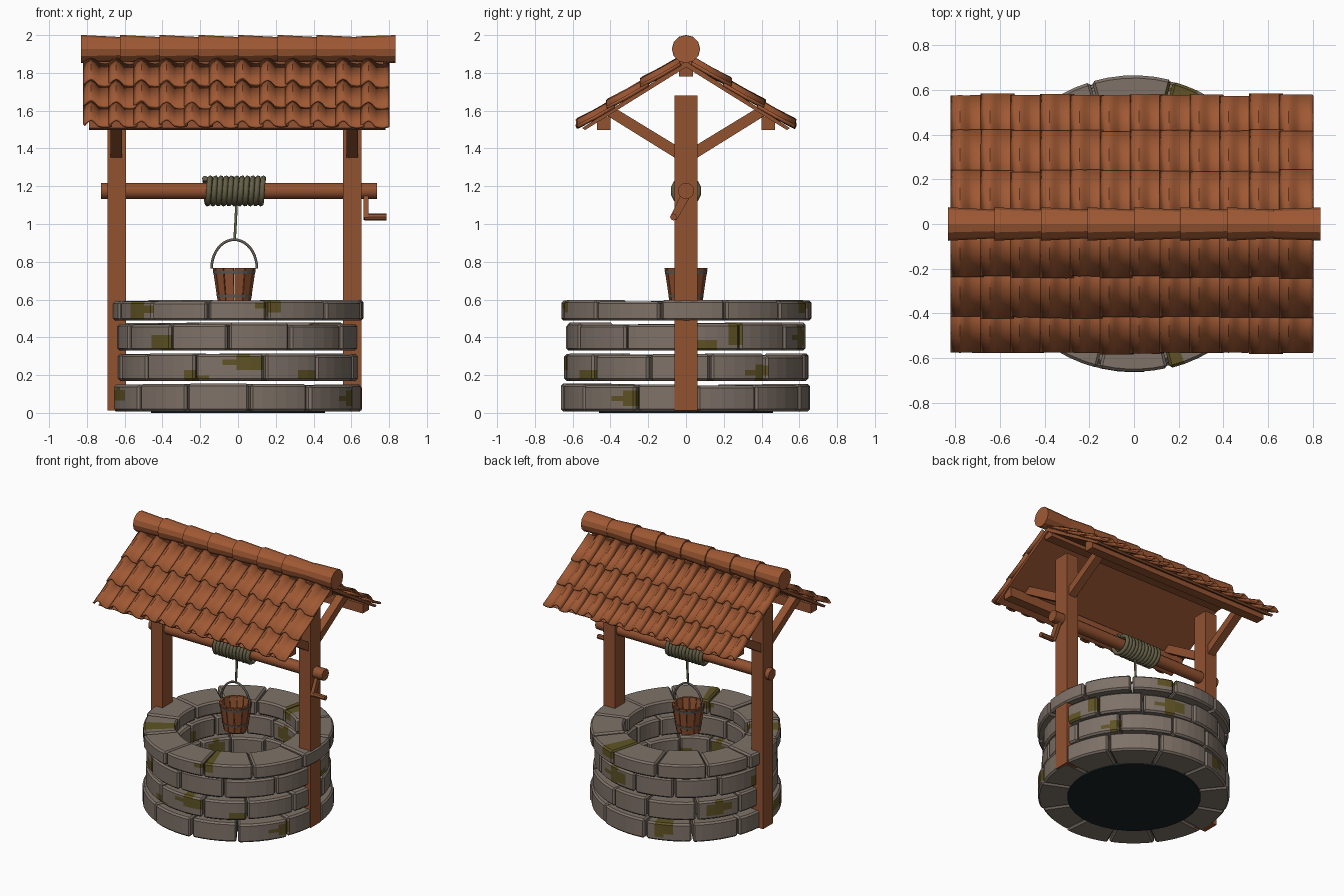
import bpy, bmesh, math, random
from math import sin, cos, pi, radians
from mathutils import Vector

random.seed(4)
if "Cube" in bpy.data.objects:
    bpy.data.objects.remove(bpy.data.objects["Cube"])


def material(name, r, g, b):
    m = bpy.data.materials.new(name)
    m.use_nodes = True
    m.diffuse_color = (r, g, b, 1)
    m.node_tree.nodes["Principled BSDF"].inputs["Base Color"].default_value = (r, g, b, 1)
    return m


TILE = material("roof tile", .35, .1, .034)
WOOD = material("timber", .29, .084, .03)
STONE = material("stone", .21, .168, .138)
MOSS = material("moss", .115, .086, .018)
ROPE = material("rope", .127, .114, .061)
METAL = material("dull metal", .12, .105, .092)
WATER = material("dark water", .01, .017, .019)


def finish(name, bm, *mats):
    mesh = bpy.data.meshes.new(name)
    bm.to_mesh(mesh)
    bm.free()
    ob = bpy.data.objects.new(name, mesh)
    bpy.context.collection.objects.link(ob)
    for m in mats:
        mesh.materials.append(m)
    return ob


def bevel(ob, width, segments=1):
    mod = ob.modifiers.new("bevel", "BEVEL")
    mod.width, mod.segments = width, segments
    mod.limit_method, mod.angle_limit = "ANGLE", radians(40)


def prism(name, profile, x0, x1, mat=WOOD):
    """Extrude a (y, z) outline along x."""
    bm = bmesh.new()
    face = bm.faces.new([bm.verts.new((x0, y, z)) for y, z in profile])
    ext = bmesh.ops.extrude_face_region(bm, geom=[face])["geom"]
    bmesh.ops.translate(bm, vec=(x1 - x0, 0, 0),
                        verts=[v for v in ext if isinstance(v, bmesh.types.BMVert)])
    bmesh.ops.recalc_face_normals(bm, faces=bm.faces)
    return finish(name, bm, mat)


def beam(name, y, w, z0, z1, x0, x1):
    return prism(name, [(y - w, z0), (y + w, z0), (y + w, z1), (y - w, z1)], x0, x1)


def rod(name, a, b, r1, r2, mat, sides=12):
    """Round bar between two points."""
    a, b = Vector(a), Vector(b)
    bm = bmesh.new()
    bmesh.ops.create_cone(bm, cap_ends=True, segments=sides, radius1=r1, radius2=r2,
                          depth=(b - a).length)
    ob = finish(name, bm, mat)
    ob.location = (a + b) / 2
    ob.rotation_euler = (b - a).to_track_quat("Z", "Y").to_euler()
    return ob


def tube(name, points, r, mat):
    cu = bpy.data.curves.new(name, "CURVE")
    cu.dimensions, cu.bevel_depth, cu.bevel_resolution = "3D", r, 1
    cu.use_fill_caps = True
    sp = cu.splines.new("POLY")
    sp.points.add(len(points) - 1)
    for p, co in zip(sp.points, points):
        p.co = (*co, 1)
    ob = bpy.data.objects.new(name, cu)
    bpy.context.collection.objects.link(ob)
    cu.materials.append(mat)


def block(bm, angle, span, r0, r1, z0, z1, cuts=0, flare=0):
    """Wedge of a ring; flare widens its radius towards the top."""
    tmp = bmesh.new()
    bmesh.ops.create_cube(tmp, size=1)
    if cuts:
        bmesh.ops.subdivide_edges(tmp, edges=tmp.edges, cuts=cuts, use_grid_fill=True)
    for v in tmp.verts:
        a = angle + v.co.x * span
        r = r0 + (.5 - v.co.y) * (r1 - r0) + (v.co.z + .5) * flare
        v.co = (r * sin(a), -r * cos(a), z0 + (v.co.z + .5) * (z1 - z0))
    bmesh.ops.recalc_face_normals(tmp, faces=tmp.faces)
    mesh = bpy.data.meshes.new("piece")
    tmp.to_mesh(mesh)
    tmp.free()
    bm.from_mesh(mesh)
    bpy.data.meshes.remove(mesh)


# Stone courses: wedge blocks with moss patches given as (degrees, height, half width, half height)
patches = [(-22, .19, 6, .03), (4, .27, 8, .05), (-39, .37, 6, .05), (-54, .55, 8, .06),
           (14, .57, 4, .05), (36, .2, 5, .03), (62, .08, 6, .05), (127, .22, 5, .05),
           (100, .36, 7, .03), (115, .42, 4, .06), (165, .4, 9, .06), (160, .58, 8, .05),
           (200, .1, 7, .06), (235, .25, 8, .05), (262, .38, 5, .05), (285, .1, 8, .04)]


def mossy(c):
    deg = math.degrees(math.atan2(c.x, -c.y))
    return any((((deg - a + 180) % 360 - 180) / w) ** 2 + ((c.z - z) / h) ** 2 < 1
               for a, z, w, h in patches)


courses = [(.008, .155, .662, 7), (.17, .315, .645, -18), (.33, .478, .638, -2), (.488, .598, .662, -14)]
for n, (z0, z1, radius, start) in enumerate(courses):
    bm = bmesh.new()
    edges = [start + 30 * i + random.uniform(-3, 3) for i in range(12)]
    for i in range(12):
        a, b = edges[i], edges[(i + 1) % 12] + (360 if i == 11 else 0)
        block(bm, radians((a + b) / 2), radians(b - a - .9), .42 + random.uniform(-.01, .01),
              radius + random.uniform(-.012, .004), z0, z1 - random.uniform(0, .012), 4)
    for f in bm.faces:
        f.material_index = int(mossy(f.calc_center_median()))
    bevel(finish(f"stone_course_{n + 1}", bm, STONE, MOSS), .012)

rod("water", (0, 0, 0), (0, 0, .1), .46, .46, WATER, 32)

# Posts with diagonal braces
for side, x, bx in (("right", -.642, -.645), ("left", .605, .605)):
    beam(f"{side}_post", 0, .06, .012, 1.68, x - .049, x + .049)
    for s, end in ((-1, "front"), (1, "back")):
        prism(f"{side}_{end}_brace", [(s * .05, 1.345), (s * .05, 1.415), (s * .37, 1.61),
                                      (s * .42, 1.575)], bx - .03, bx + .03)

# Roof frame and boards
beam("ridge_beam", 0, .037, 1.78, 1.86, -.77, .77)
for s, end in ((-1, "front"), (1, "back")):
    beam(f"{end}_purlin", s * .436, .036, 1.498, 1.57, -.77, .77)
    prism(f"{end}_roof_boards", [(0, 1.83), (0, 1.862), (s * .55, 1.508), (s * .535, 1.497)], -.79, .78)

# Curved roof tiles in three overlapping rows
WAVE = 8
for s, end in ((-1, "front"), (1, "back")):
    bm = bmesh.new()
    for y0, y1 in ((.03, .235), (.2, .415), (.38, .575)):
        for col in range(12):
            x0 = -.815 + col * .1335
            jitter, lift = random.uniform(-.006, .006), random.uniform(0, .006)
            rows = []
            for y, up in ((y0, 0), ((y0 + y1) / 2, .006), (y1 + jitter, .018)):
                row = []
                for k in range(WAVE + 1):
                    t = k / WAVE
                    h = .03 * sin(pi * t / .5) if t < .5 else -.008 * sin(pi * (t - .5) / .5)
                    row.append(bm.verts.new((x0 + t * .147, s * y, 1.868 - .64 * y + up + lift + h)))
                rows.append(row)
            for ra, rb in zip(rows, rows[1:]):
                for k in range(WAVE):
                    quad = [ra[k], rb[k], rb[k + 1], ra[k + 1]]
                    bm.faces.new(quad if s < 0 else quad[::-1])
    tiles = finish(f"{end}_roof_tiles", bm, TILE)
    mod = tiles.modifiers.new("thickness", "SOLIDIFY")
    mod.thickness, mod.offset = .014, 0

# Ridge caps, each tucked into the next
for i in range(8):
    x = -.832 + i * .208
    big, small = (.067, .074) if i == 7 else (.075, .064)
    rod(f"ridge_cap_{i + 1}", (x, 0, 1.926), (x + .209, 0, 1.926), big, small, TILE)

# Windlass with crank
AXLE = 1.175
rod("axle", (-.725, 0, AXLE), (.735, 0, AXLE), .043, .043, WOOD)
prism("crank_arm", [(-.02, 1.17), (.025, 1.15), (-.05, 1.02), (-.085, 1.035)], .665, .69)
rod("crank_handle", (.67, -.066, 1.037), (.785, -.066, 1.037), .018, .018, WOOD, 8)

# Rope wound on the axle, then hanging to the bucket
turns, steps = 11, 14
tube("rope_coil", [(-.175 + .31 * i / (turns * steps), .067 * sin(2 * pi * i / steps),
                    AXLE + .067 * cos(2 * pi * i / steps)) for i in range(turns * steps + 1)], .0155, ROPE)
tube("hanging_rope", [(-.008, 0, 1.11), (-.012, 0, 1.02), (-.018, 0, .915)], .008, ROPE)

# Bucket of staves with hoops and a bail handle
CX = -.02
bm = bmesh.new()
for i in range(12):
    block(bm, 2 * pi * (i + .5) / 12, 2 * pi / 12 - .05, .068, .084, .565, .768, 0, .03)
ob = finish("bucket_staves", bm, WOOD)
ob.location.x = CX
rod("bucket_base", (CX, 0, .57), (CX, 0, .59), .078, .079, WOOD)
for name, z, r in (("lower_hoop", .61, .09), ("upper_hoop", .735, .109)):
    bm = bmesh.new()
    for i in range(24):
        block(bm, 2 * pi * i / 24, 2 * pi / 24, r - .012, r + .002, z, z + .018, 0, .003)
    bmesh.ops.remove_doubles(bm, verts=bm.verts, dist=.0005)
    finish(name, bm, METAL).location.x = CX
tube("bucket_handle", [(CX - .12 * cos(pi * i / 20), 0, .765 + .152 * sin(pi * i / 20))
                       for i in range(21)], .008, METAL)

# Smooth the round timber and rope guides, keeping edges sharp
bpy.ops.object.select_all(action="DESELECT")
for name in ("axle", "crank_handle", "front_roof_tiles", "back_roof_tiles"):
    bpy.data.objects[name].select_set(True)
bpy.context.view_layer.objects.active = bpy.data.objects["axle"]
bpy.ops.object.shade_smooth_by_angle(angle=radians(35))
